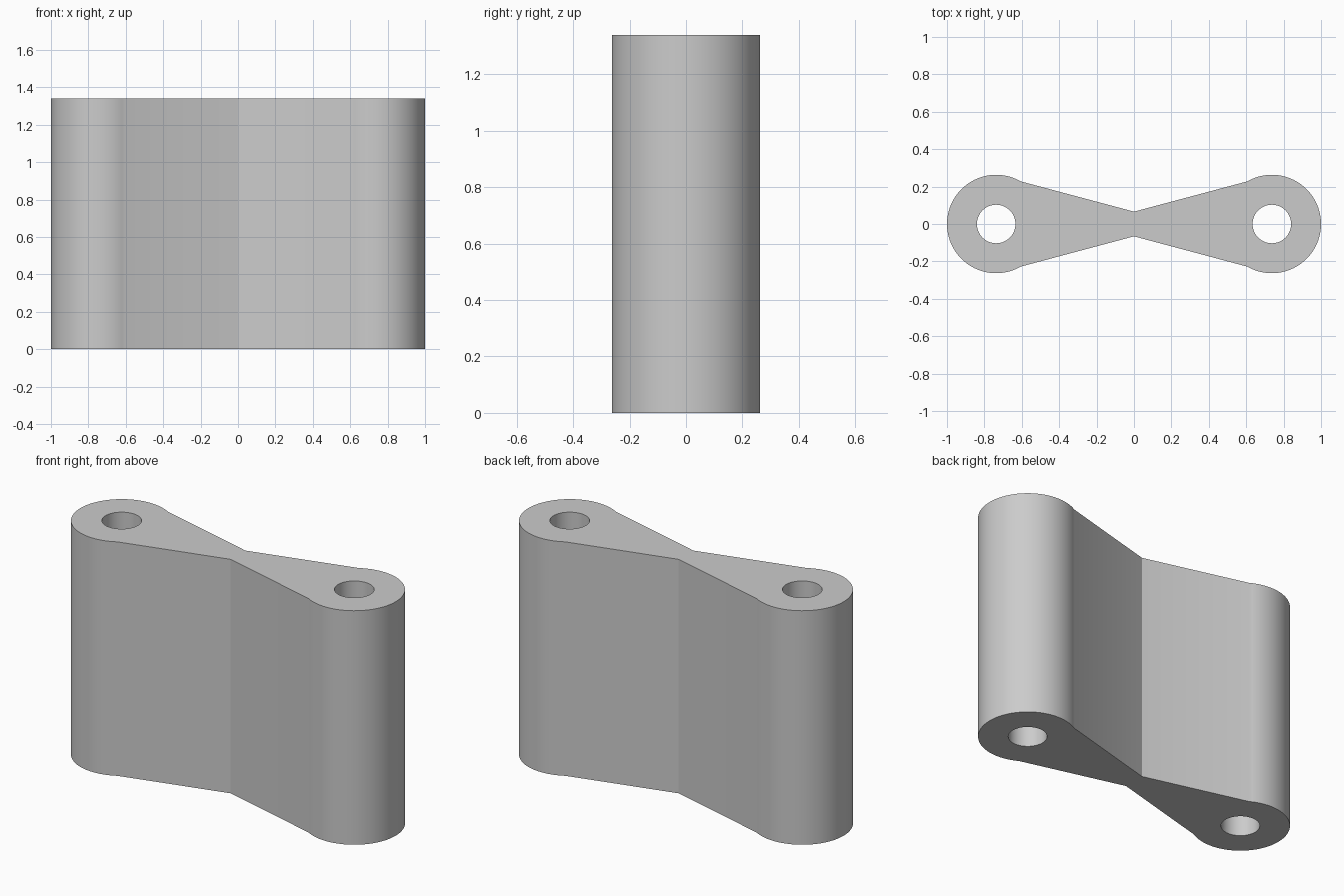
import bpy
import bmesh
from math import cos, sin, pi, radians

cube = bpy.data.objects.get("Cube")
if cube:
    bpy.data.objects.remove(cube, do_unlink=True)

HEIGHT = 1.34
BOSS_X, BOSS_R, HOLE_R = 0.737, 0.263, 0.103
WAIST = 0.066
SEGMENTS = 96

grey = bpy.data.materials.new("plain grey")
grey.use_nodes = True
grey.diffuse_color = (0.6, 0.6, 0.6, 1)
grey.node_tree.nodes["Principled BSDF"].inputs["Base Color"].default_value = (0.6, 0.6, 0.6, 1)

bm = bmesh.new()


def ring(side, radius):
    """Circle of vertices round one boss, starting at its outer end."""
    angles = [2 * pi * i / SEGMENTS for i in range(SEGMENTS)]
    return [bm.verts.new((side * (BOSS_X + radius * cos(a)), radius * sin(a), 0)) for a in angles]


def half_profile(side):
    """Round boss with a pin hole, and the web tapering to the waist."""
    outer, inner = ring(side, BOSS_R), ring(side, HOLE_R)
    for i in range(SEGMENTS):
        j = (i + 1) % SEGMENTS
        bm.faces.new((outer[i], outer[j], inner[j], inner[i]))
    # The web meets the boss a third of a turn from the outer end
    arc = outer[SEGMENTS // 3:2 * SEGMENTS // 3 + 1]
    waist = [bm.verts.new((0, y, 0)) for y in (-WAIST, WAIST)]
    bm.faces.new(arc + waist)


for side in (-1, 1):
    half_profile(side)
bmesh.ops.remove_doubles(bm, verts=bm.verts[:], dist=0.0001)
bmesh.ops.recalc_face_normals(bm, faces=bm.faces[:])

# Raise the flat profile into a solid
raised = bmesh.ops.extrude_face_region(bm, geom=bm.faces[:], use_keep_orig=True)
top = [v for v in raised["geom"] if isinstance(v, bmesh.types.BMVert)]
bmesh.ops.translate(bm, verts=top, vec=(0, 0, HEIGHT))
bmesh.ops.recalc_face_normals(bm, faces=bm.faces[:])

mesh = bpy.data.meshes.new("link_body")
bm.to_mesh(mesh)
bm.free()
mesh.materials.append(grey)
link = bpy.data.objects.new("link_body", mesh)
bpy.context.collection.objects.link(link)

# Smooth the round walls, keep the rims and waist crisp
bpy.ops.object.select_all(action="DESELECT")
link.select_set(True)
bpy.context.view_layer.objects.active = link
bpy.ops.object.shade_smooth_by_angle(angle=radians(14))
